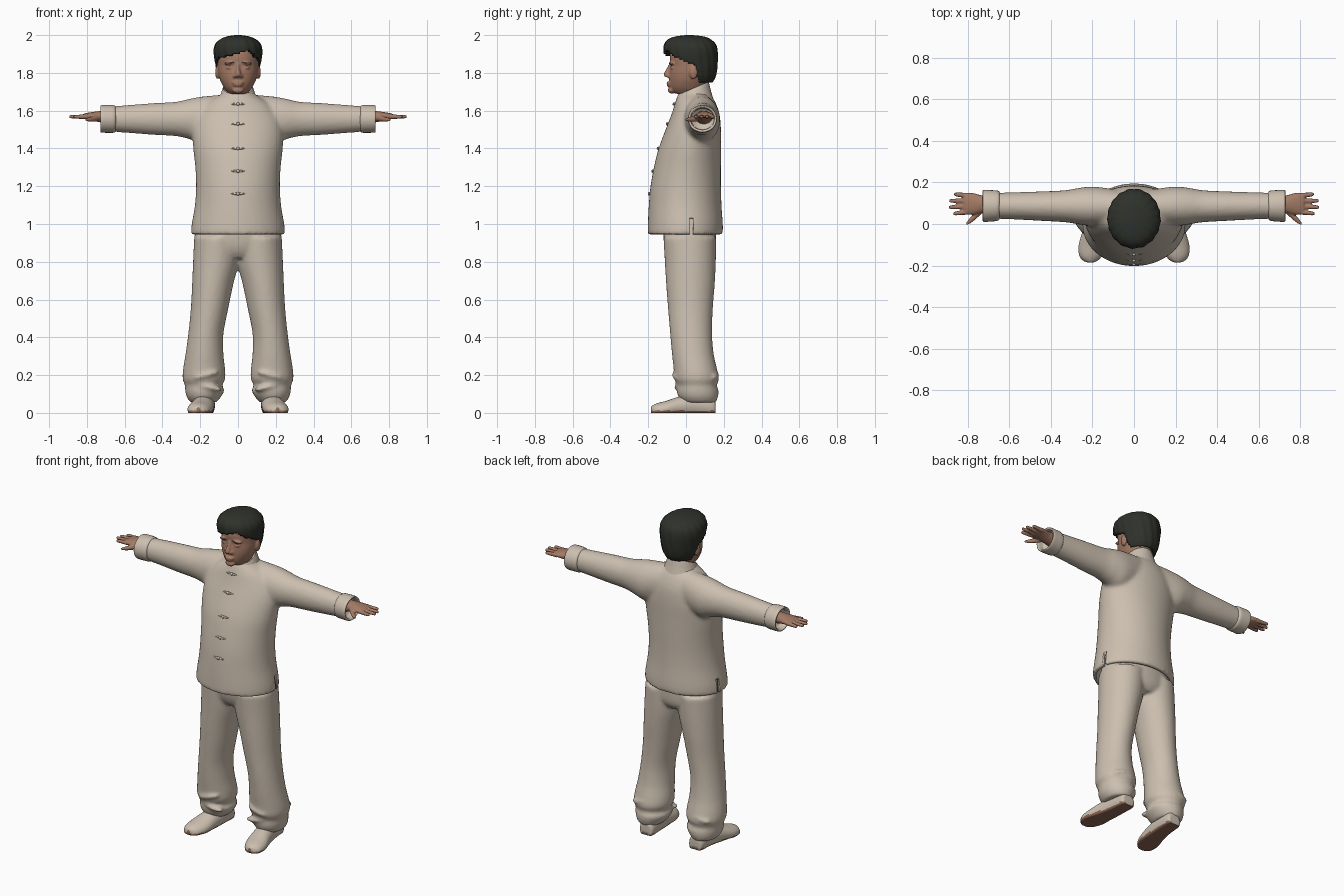
import bpy, bmesh, math
from mathutils import Vector, Matrix


def material(name, rgb):
    m = bpy.data.materials.new(name)
    m.diffuse_color = (*rgb, 1)
    return m


CLOTH = material("cream cloth", (0.60, 0.52, 0.43))
SKIN = material("skin", (0.37, 0.195, 0.13))
HAIR = material("dark hair", (0.028, 0.031, 0.024))
BROW = material("brow brown", (0.22, 0.12, 0.085))
SOLE = material("brown sole", (0.27, 0.14, 0.09))


# Rings are (centre, half axis u, half axis v)
def zring(z, x0, x1, y0, y1, tilt=0.0):
    return (Vector(((x0 + x1) / 2, (y0 + y1) / 2, z)),
            Vector(((x1 - x0) / 2, 0, 0)), Vector((0, (y1 - y0) / 2, tilt)))


def xring(s, x, z0, z1, y0, y1):
    return (Vector((s * x, (y0 + y1) / 2, (z0 + z1) / 2)),
            Vector((0, (y1 - y0) / 2, 0)), Vector((0, 0, (z1 - z0) / 2)))


def spline(a, b, c, d, t):
    return 0.5 * (2 * b + (c - a) * t + (2 * a - 5 * b + 4 * c - d) * t * t
                  + (3 * b - a - 3 * c + d) * t ** 3)


def loft(bm, rings, n=32, steps=4):
    """Smooth closed skin through elliptical rings."""
    dense = []
    last = len(rings) - 1
    for i in range(last):
        four = [rings[min(max(i + k, 0), last)] for k in (-1, 0, 1, 2)]
        for j in range(steps):
            dense.append([spline(*(r[k] for r in four), j / steps) for k in range(3)])
    dense.append(rings[-1])
    loops = []
    for c, u, v in dense:
        loops.append([bm.verts.new(c + u * math.cos(a) + v * math.sin(a))
                      for a in (2 * math.pi * k / n for k in range(n))])
    for p, q in zip(loops, loops[1:]):
        for k in range(n):
            bm.faces.new((p[k], p[(k + 1) % n], q[(k + 1) % n], q[k]))
    bm.faces.new(loops[0])
    bm.faces.new(loops[-1])


def ball(bm, c, r, rot=0.0):
    bmesh.ops.create_uvsphere(bm, u_segments=20, v_segments=12, radius=1,
                              matrix=Matrix.Translation(c) @ Matrix.Rotation(rot, 4, 'Y')
                              @ Matrix.Diagonal((*r, 1)))


def finish(bm, name, *mats, voxel=0, smooth=4):
    if voxel or smooth:
        bmesh.ops.recalc_face_normals(bm, faces=bm.faces[:])
    for f in bm.faces:
        f.smooth = True
    me = bpy.data.meshes.new(name)
    bm.to_mesh(me)
    bm.free()
    ob = bpy.data.objects.new(name, me)
    bpy.context.collection.objects.link(ob)
    for m in mats:
        me.materials.append(m)
    if voxel:
        r = ob.modifiers.new("blend", 'REMESH')
        r.mode, r.voxel_size, r.use_smooth_shade = 'VOXEL', voxel, True
        s = ob.modifiers.new("soften", 'SMOOTH')
        s.factor, s.iterations = 0.5, smooth
    return ob


# Jacket: torso and sleeves blended into one cloth
torso = [(.945, .25, -.203, .195), (1.0, .245, -.202, .195), (1.1, .228, -.197, .188),
         (1.2, .222, -.188, .185), (1.3, .226, -.17, .185), (1.4, .237, -.145, .185),
         (1.5, .24, -.108, .185), (1.58, .215, -.077, .178), (1.64, .165, -.058, .158),
         (1.68, .10, -.045, .135), (1.70, .08, -.035, .125)]
bm = bmesh.new()
loft(bm, [zring(z, -w, w, f, b) for z, w, f, b in torso], 48)
for s in (-1, 1):
    loft(bm, [xring(s, *r) for r in (
        (.08, 1.46, 1.685, 0, .165), (.19, 1.43, 1.675, -.01, .18), (.26, 1.45, 1.662, -.003, .175),
        (.33, 1.465, 1.647, .008, .163), (.45, 1.472, 1.64, .015, .157),
        (.58, 1.482, 1.63, .022, .153), (.68, 1.49, 1.622, .025, .15))])
jacket = finish(bm, "jacket", CLOTH, voxel=0.011, smooth=7)

# Hollow hem and side slits
bm = bmesh.new()
loft(bm, [zring(z, -.23, .23, -.183, .175) for z in (.9, 1.02)], 48, 1)
hollow = finish(bm, "hem_hollow_cutter", CLOTH)
bm = bmesh.new()
bmesh.ops.create_cube(bm, size=1, matrix=Matrix.Translation((0, .028, .96))
                      @ Matrix.Diagonal((.7, .02, .14, 1)))
slit = finish(bm, "side_slit_cutter", CLOTH)
for cutter in (hollow, slit):
    cutter.hide_render = True
    cutter.hide_set(True)
    b = jacket.modifiers.new("cut", 'BOOLEAN')
    b.operation, b.object, b.solver = 'DIFFERENCE', cutter, 'EXACT'

# Standing collar, higher at the nape
bm = bmesh.new()
loft(bm, [zring(1.645, -.11, .11, -.055, .145, .015), zring(1.68, -.094, .094, -.048, .132, .025),
          zring(1.712, -.083, .083, -.043, .122, .033), zring(1.718, -.077, .077, -.036, .116, .033),
          zring(1.69, -.072, .072, -.03, .11, .03)], 40)
finish(bm, "collar", CLOTH)

# Knotted front fasteners
bm = bmesh.new()
for z, y in ((1.16, -.193), (1.28, -.175), (1.40, -.146), (1.53, -.098), (1.635, -.062)):
    ball(bm, (0, y + .002, z), (.036, .006, .006))
    ball(bm, (0, y - .001, z), (.009, .008, .009))
finish(bm, "front_fasteners", CLOTH)

for s, side in ((-1, "right"), (1, "left")):
    # Turned-back cuff with an open mouth
    bm = bmesh.new()
    loft(bm, [xring(s, *r) for r in (
        (.645, 1.495, 1.615, .03, .148), (.655, 1.484, 1.628, .016, .16),
        (.69, 1.483, 1.63, .012, .163), (.722, 1.484, 1.629, .01, .164),
        (.729, 1.489, 1.624, .016, .159), (.722, 1.497, 1.616, .023, .152),
        (.69, 1.50, 1.612, .027, .148))])
    finish(bm, side + "_cuff", CLOTH)

    # Hand: wrist and palm, four fingers, thumb
    bm = bmesh.new()
    loft(bm, [xring(s, *r) for r in (
        (.67, 1.525, 1.60, .05, .14), (.73, 1.538, 1.598, .052, .138), (.77, 1.548, 1.593, .045, .148),
        (.805, 1.555, 1.587, .045, .152), (.82, 1.561, 1.582, .052, .147))], 24)
    for k, tip in enumerate((.872, .893, .89, .868)):
        y0, y1 = .058 + .0265 * k, .05 + .031 * k
        loft(bm, [xring(s, x, 1.568 - r, 1.568 + r, y - r, y + r) for x, y, r in (
            (.79, y0, .0125), (.835, (y0 + y1) / 2, .0115), (tip - .008, y1, .009), (tip, y1, .004))], 12)
    loft(bm, [xring(s, x, z - r, z + r, y - r * 1.3, y + r * 1.3) for x, y, z, r in (
        (.735, .07, 1.562, .017), (.765, .04, 1.556, .015), (.79, .016, 1.553, .011),
        (.808, .001, 1.552, .005))], 12)
    finish(bm, side + "_hand", SKIN, voxel=0.0045, smooth=3)

    # Shoe with a brown sole
    bm = bmesh.new()
    shoe = [(.157, .17, .025, .05), (.145, .17, .045, .085), (.06, .175, .053, .105),
            (-.03, .187, .06, .088), (-.10, .20, .066, .065), (-.15, .208, .056, .052),
            (-.176, .21, .036, .04), (-.186, .21, .012, .03)]
    loft(bm, [(Vector((s * x, y, h / 2 - .012)), Vector((w, 0, 0)), Vector((0, 0, h / 2 + .012)))
              for y, x, w, h in shoe], 40)
    for v in bm.verts:
        v.co.z = max(v.co.z, 0)
    for f in bm.faces:
        f.material_index = int(f.calc_center_median().z < .012)
    finish(bm, side + "_shoe", CLOTH, SOLE)

    # Ankle inside the trouser leg
    bm = bmesh.new()
    loft(bm, [zring(z, s * .17 - .04, s * .17 + .04, .03, .13) for z in (.07, .16)], 20, 1)
    finish(bm, side + "_ankle", SKIN)

# Trousers: hips and both legs blended, bunched over the shoes
leg = [(.055, .115, .252, -.015, .158), (.085, .09, .272, -.04, .17), (.12, .072, .28, -.05, .172),
       (.145, .083, .281, -.045, .163), (.18, .068, .293, -.062, .174), (.23, .068, .291, -.065, .165),
       (.31, .077, .278, -.074, .147), (.42, .077, .263, -.084, .138), (.55, .052, .25, -.095, .142),
       (.68, .025, .243, -.105, .152), (.80, -.005, .238, -.112, .158), (.93, -.02, .232, -.12, .16)]
bm = bmesh.new()
loft(bm, [zring(z, -w, w, f, b) for z, w, f, b in (
    (.82, .12, -.08, .13), (.86, .21, -.105, .155), (.93, .23, -.12, .16), (1.06, .215, -.12, .155))], 40)
for s in (-1, 1):
    loft(bm, [zring(z, min(s * a, s * b), max(s * a, s * b), f, k) for z, a, b, f, k in leg], 36)
    # soft cloth folds near the hem
    for x, y, z, tilt in ((.17, -.045, .20, .25), (.15, -.032, .135, -.2), (.2, .145, .2, .2)):
        ball(bm, (s * x, y, z), (.07, .03, .016), s * tilt)
finish(bm, "trousers", CLOTH, voxel=0.01, smooth=5)

# Head: skull and neck, nose, lips, chin, brow ridge, ears
skull = [(1.62, .06, -.015, .10), (1.68, .06, -.03, .10), (1.695, .056, -.066, .10),
         (1.72, .074, -.084, .105), (1.76, .094, -.089, .115), (1.80, .104, -.089, .13),
         (1.84, .108, -.083, .14), (1.88, .108, -.086, .143), (1.93, .098, -.075, .135),
         (1.965, .06, -.04, .09)]
bm = bmesh.new()
loft(bm, [zring(z, -w, w, f, b) for z, w, f, b in skull], 40)
loft(bm, [zring(z, -w, w, f, -.06) for z, w, f in (
    (1.775, .013, -.096), (1.783, .02, -.116), (1.80, .016, -.117), (1.825, .010, -.102),
    (1.85, .009, -.09))], 16)
for c, r in (((0, -.088, 1.748), (.03, .016, .007)), ((0, -.087, 1.735), (.026, .016, .007)),
             ((0, -.076, 1.708), (.03, .02, .018))):
    ball(bm, c, r)
for s in (-1, 1):
    ball(bm, (s * .017, -.093, 1.783), (.010, .012, .009))
    ball(bm, (s * .042, -.074, 1.852), (.032, .015, .009), s * .1)
    ball(bm, (s * .042, -.071, 1.828), (.02, .013, .007))
    ball(bm, (s * .108, .04, 1.803), (.013, .022, .036))
finish(bm, "head", SKIN, voxel=0.0055, smooth=3)

# Eyebrows
bm = bmesh.new()
for s in (-1, 1):
    ball(bm, (s * .042, -.082, 1.853), (.024, .008, .004), s * .1)
finish(bm, "eyebrows", BROW)


# Hair: rippled shell trimmed along a swept hairline
def hairline(x, y):
    if y > .05:
        return max(1.752, 1.84 - (y - .05) * 4)
    if y > -.04:
        return 1.84 + (.05 - y) * .4
    return 1.878 + .26 * (x + .1) if x < .06 else 1.92 - (x - .06) * .9


cap = [(1.74, .085, -.08, .13), (1.77, .102, -.09, .152), (1.81, .114, -.097, .163), (1.86, .122, -.107, .168),
       (1.91, .128, -.117, .168), (1.95, .121, -.115, .158), (1.978, .094, -.094, .13),
       (1.993, .058, -.055, .093), (2.0, .015, 0, .035)]
bm = bmesh.new()
loft(bm, [zring(z, -w, w, f, b) for z, w, f, b in cap], 80, 5)
bmesh.ops.recalc_face_normals(bm, faces=bm.faces[:])
for v in bm.verts:
    x, y = v.co.x, v.co.y - .03
    k = 1 + .014 * math.sin(17 * math.atan2(y, x) + 25 * v.co.z)
    v.co.x, v.co.y = x * k, y * k + .03
low = []
for f in bm.faces:
    c = f.calc_center_median()
    if c.z < hairline(c.x, c.y):
        low.append(f)
bmesh.ops.delete(bm, geom=low, context='FACES')
hair = finish(bm, "hair", HAIR, smooth=0)
shell = hair.modifiers.new("thickness", 'SOLIDIFY')
shell.thickness, shell.offset = 0.022, -1
